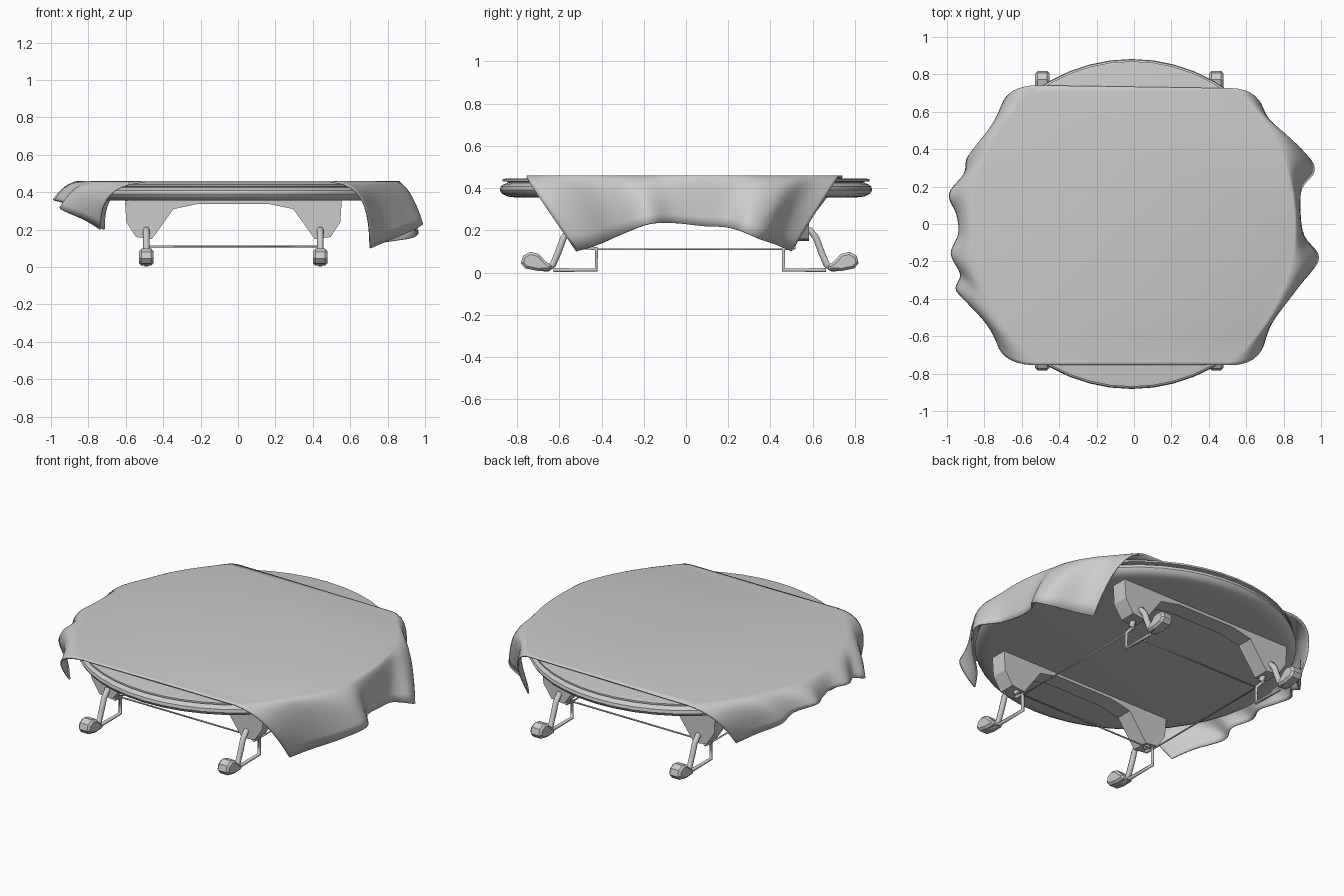
import bpy
import bmesh
import math
from mathutils import Vector

cube = bpy.data.objects.get("Cube")
if cube:
    bpy.data.objects.remove(cube)

grey = bpy.data.materials.new("plain_grey")
grey.use_nodes = True
grey.diffuse_color = (0.6, 0.6, 0.6, 1)
grey.node_tree.nodes["Principled BSDF"].inputs["Base Color"].default_value = (0.6, 0.6, 0.6, 1)

BASE = Vector((-0.025, 0.018, 0))   # centre of the leg frame


def finish(name, bm, smooth=None):
    mesh = bpy.data.meshes.new(name)
    bm.to_mesh(mesh)
    bm.free()
    ob = bpy.data.objects.new(name, mesh)
    bpy.context.collection.objects.link(ob)
    mesh.materials.append(grey)
    if smooth:
        bpy.ops.object.select_all(action='DESELECT')
        ob.select_set(True)
        bpy.context.view_layer.objects.active = ob
        bpy.ops.object.shade_smooth_by_angle(angle=math.radians(smooth))
    return ob


def prism(name, outline, depth, bevel=0.0):
    """Extrude a closed 3D outline along the depth vector."""
    bm = bmesh.new()
    face = bm.faces.new([bm.verts.new(p) for p in outline])
    res = bmesh.ops.extrude_face_region(bm, geom=[face])
    bmesh.ops.translate(bm, vec=depth, verts=[v for v in res["geom"] if isinstance(v, bmesh.types.BMVert)])
    bmesh.ops.recalc_face_normals(bm, faces=bm.faces)
    if bevel:
        ends = [e for e in bm.edges if abs((e.verts[0].co - e.verts[1].co).dot(depth)) < 1e-6]
        bmesh.ops.bevel(bm, geom=ends, offset=bevel, segments=1, affect='EDGES')
    return finish(name, bm)


def tube(name, points, radius, cyclic=False):
    curve = bpy.data.curves.new(name, 'CURVE')
    curve.dimensions = '3D'
    curve.bevel_depth = radius
    curve.bevel_resolution = 1
    curve.use_fill_caps = True
    spline = curve.splines.new('POLY')
    spline.points.add(len(points) - 1)
    for sp, p in zip(spline.points, points):
        sp.co = (*p, 1)
    spline.use_cyclic_u = cyclic
    curve.materials.append(grey)
    ob = bpy.data.objects.new(name, curve)
    bpy.context.collection.objects.link(ob)
    return ob


# Round tabletop: rounded rim, groove and thin upper plate
profile = [(0, .355), (.80, .355), (.845, .36), (.872, .373), (.882, .39), (.878, .408),
           (.86, .42), (.845, .424), (.845, .43), (.87, .432), (.87, .442), (.85, .446), (0, .446)]
bm = bmesh.new()
verts = [bm.verts.new((r, 0, z)) for r, z in profile]
edges = [bm.edges.new(pair) for pair in zip(verts, verts[1:])]
bmesh.ops.spin(bm, geom=verts + edges, axis=(0, 0, 1), cent=(0, 0, 0), angle=math.tau, steps=48)
bmesh.ops.remove_doubles(bm, verts=bm.verts, dist=1e-5)
bmesh.ops.recalc_face_normals(bm, faces=bm.faces)
finish("tabletop", bm, 35).location.x = -0.012


# Draped cloth: flat centre with a hanging flap at each end
def smooth_path(pts, steps=5):
    pts = [Vector(p) for p in pts]
    out = []
    for i in range(len(pts) - 1):
        a, b, c, d = pts[max(i - 1, 0)], pts[i], pts[i + 1], pts[min(i + 2, len(pts) - 1)]
        for s in range(steps):
            t = s / steps
            out.append(0.5 * (2 * b + (c - a) * t + (2 * a - 5 * b + 4 * c - d) * t**2
                              + (3 * b - a - 3 * c + d) * t**3))
    return out + [pts[-1]]


TOP, HALF, ROWS = 0.46, 0.755, 10
left_hem = [(.71, -.52, .10), (.78, -.42, .13), (.90, -.31, .18), (.99, -.18, .23), (.91, -.06, .235),
            (.89, .08, .22), (.90, .19, .215), (.965, .28, .19), (.93, .36, .155), (.78, .43, .13),
            (.71, .50, .10)]
right_hem = [(-.72, .55, .20), (-.79, .46, .24), (-.89, .36, .29), (-.91, .27, .33), (-.99, .16, .36),
             (-.95, .05, .35), (-.94, -.05, .36), (-.98, -.16, .36), (-.93, -.27, .34),
             (-.95, -.36, .31), (-.82, -.47, .25), (-.74, -.56, .20)]


def drape_columns(hem):
    columns = []
    span = max(abs(p[1]) for p in hem)
    for h in smooth_path(hem):
        side = math.copysign(1, h.x)
        y = max(-HALF, min(HALF, h.y * HALF / span))
        k = (y / HALF) ** 2
        edge = Vector((side * math.sqrt((.86 + .04 * k) ** 2 - y * y), y, TOP))
        k *= k
        bend = Vector((edge.x + (h.x - edge.x) * (.5 + .5 * k) + side * .015,
                       h.y + (y - h.y) * (.5 + .55 * k), TOP - .006))
        columns.append([edge * (1 - t)**2 + bend * 2 * t * (1 - t) + h * t * t
                        for t in (i / ROWS for i in range(ROWS + 1))])
    return columns


bm = bmesh.new()
rim = []
for hem in (left_hem, right_hem):
    cols = [[bm.verts.new(p) for p in col] for col in drape_columns(hem)]
    rim += [col[0] for col in cols]
    for a, b in zip(cols, cols[1:]):
        for i in range(ROWS):
            bm.faces.new((a[i], a[i + 1], b[i + 1], b[i]))
bm.faces.new(rim)
cloth = finish("draped_cloth", bm, 50)
solid = cloth.modifiers.new("thickness", 'SOLIDIFY')
solid.thickness = 0.009
solid.offset = -1

# Arched aprons under the table
half = [(.58, .36), (.572, .24), (.52, .16), (.435, .15), (.32, .31), (.19, .337)]
arch = half + [(-x, z) for x, z in reversed(half)]
for name, y in (("front_apron", -.565), ("back_apron", .465)):
    prism(name, [Vector((x, y, z)) + BASE for x, z in arch], Vector((0, .10, 0)))

# Four curled legs with knob feet and inner straps
leg_path = [(.72, .025), (.675, .019), (.648, .038), (.622, .10), (.598, .165), (.57, .2),
            (.535, .2), (.50, .16), (.485, .13)]
strap_path = [(.50, .12), (.443, .113), (.443, .012), (.645, .012)]
foot_shape = [(.80, .045), (.79, .08), (.755, .098), (.715, .088), (.685, .055), (.655, .032),
              (.66, .01), (.72, .008), (.78, .02)]
for x, xname in ((-.465, "right"), (.465, "left")):
    for s, yname in ((-1, "front"), (1, "back")):
        tag = f"{yname}_{xname}_"

        def place(pts, dx=0.0):
            return [Vector((x + dx, s * y, z)) + BASE for y, z in pts]

        tube(tag + "leg", place(leg_path), .018)
        tube(tag + "strap", place(strap_path), .011)
        prism(tag + "foot", place(foot_shape, -.038), Vector((.076, 0, 0)), .012)

# Thin wire rail joining the legs
tube("wire_rail", [Vector((x, y, .11)) + BASE for x, y in
                   ((-.465, -.443), (.465, -.443), (.465, .443), (-.465, .443))], .005, True)
